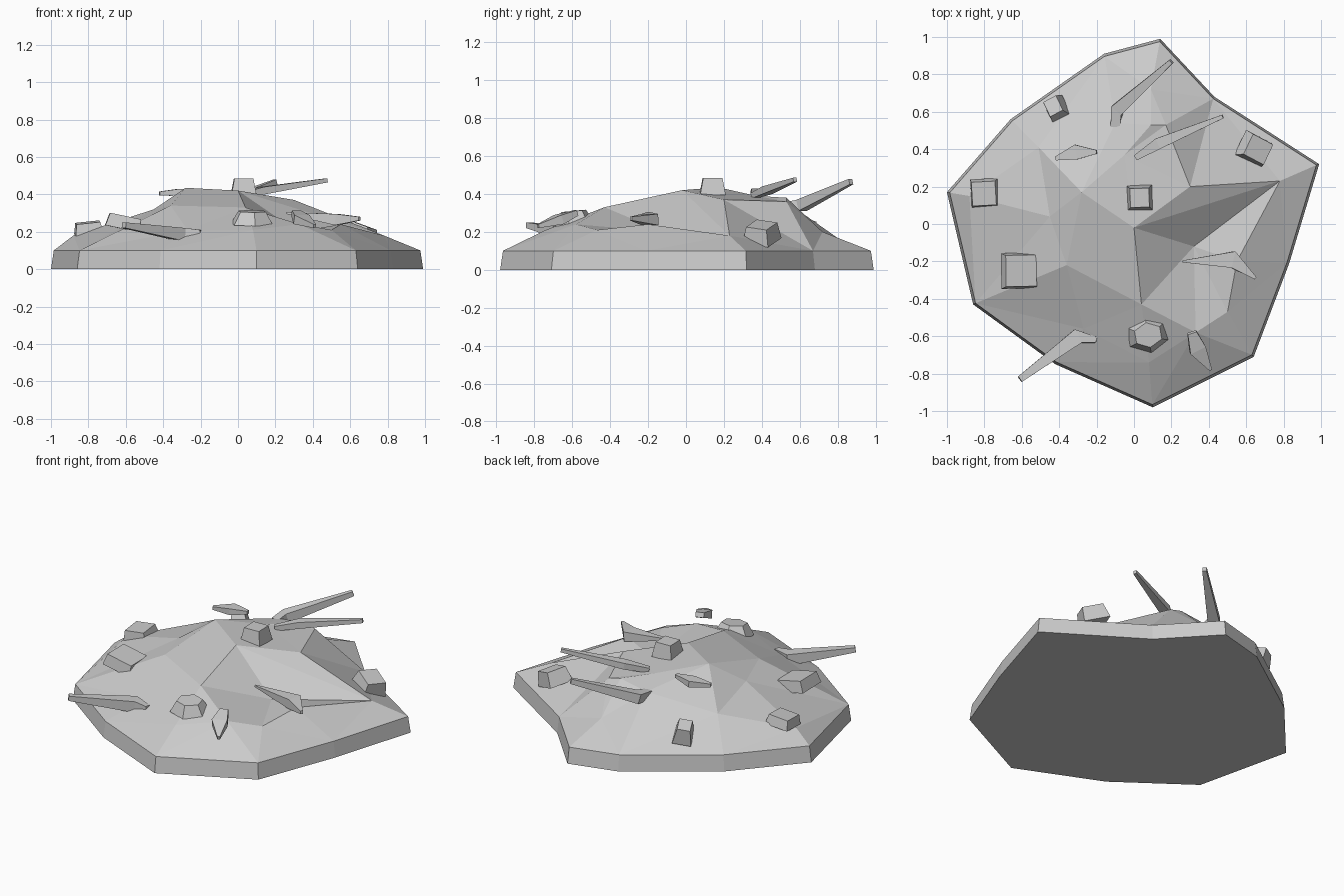
import bpy
from math import cos, sin, pi, radians
from mathutils import Vector, Euler
from mathutils.geometry import delaunay_2d_cdt

if "Cube" in bpy.data.objects:
    bpy.data.objects.remove(bpy.data.objects["Cube"])


def add_mesh(name, verts, faces):
    me = bpy.data.meshes.new(name)
    me.from_pydata([tuple(v) for v in verts], [], faces)
    me.update()
    ob = bpy.data.objects.new(name, me)
    bpy.context.collection.objects.link(ob)
    return ob


# Mound: outline rim plus scattered height points, triangulated
rim = [(0.14, 0.99), (-0.16, 0.91), (-0.66, 0.56), (-1.0, 0.17), (-0.86, -0.43),
       (-0.42, -0.75), (0.10, -0.98), (0.64, -0.71), (0.83, -0.21), (0.99, 0.32), (0.43, 0.68)]
peaks = [(0, -0.02, .42), (0.78, 0.23, .18), (0.32, -0.12, .20), (-0.36, -0.22, .34),
         (0.04, -0.43, .33), (-0.27, -0.56, .21), (-0.45, 0.04, .32), (-0.88, 0.15, .18),
         (-0.51, 0.41, .27), (-0.05, 0.37, .39), (0.09, 0.53, .38), (0.17, 0.53, .36),
         (0.09, 0.72, .20), (0.30, 0.20, .37), (-0.28, 0.17, .435), (0.55, -0.20, .24),
         (0.50, -0.47, .21), (0.33, -0.58, .24), (0.08, -0.74, .21), (-0.10, 0.54, .35)]
n = len(rim)
pts = [Vector((x * .985, y * .985)) for x, y in rim] + [Vector(p[:2]) for p in peaks]
P = lambda i: n + i
ridges = [(P(0), P(1)), (P(1), P(2)), (P(2), P(0)), (P(10), P(12)), (P(0), P(3)), (P(0), P(4)),
          (P(13), P(1)), (P(0), P(13)), (P(14), P(0)), (P(6), P(7)), (P(10), P(19)), (P(8), P(19))]
edges = [(i, (i + 1) % n) for i in range(n)] + ridges
vs, _, fs, ids, _, _ = delaunay_2d_cdt(pts, edges, [], 1, 1e-5)
verts, top_of = [], {}
for i, v in enumerate(vs):
    src = ids[i][0]
    verts.append((v.x, v.y, .1 if src < n else peaks[src - n][2]))
    top_of[src] = i
k = len(verts)
verts += [(x, y, 0) for x, y in rim]
faces = [tuple(f) for f in fs]
faces += [(k + i, top_of[i], top_of[(i + 1) % n], k + (i + 1) % n) for i in range(n)]
faces.append(tuple(range(k + n - 1, k - 1, -1)))
mound = add_mesh("rubble_mound", verts, faces)


def chunk(name, loc, size, rot, sides=4, taper=.75):
    """Tapered block with a tilted placement; size = (x, y, z)."""
    R = Euler([radians(a) for a in rot]).to_matrix()
    vs = []
    for z, s in ((-.5, 1), (.5, taper)):
        for i in range(sides):
            a = 2 * pi * (i + .5) / sides
            r = s * .5 / cos(pi / sides)
            vs.append(R @ Vector((cos(a) * r * size[0], sin(a) * r * size[1], z * size[2])) + Vector(loc))
    fs = [tuple(range(sides - 1, -1, -1)), tuple(range(sides, 2 * sides))]
    fs += [(i, (i + 1) % sides, sides + (i + 1) % sides, sides + i) for i in range(sides)]
    return add_mesh(name, vs, fs)


def sweep(name, path):
    """Rectangular section along (x, y, z, width, height) points."""
    vs = []
    for i, p in enumerate(path):
        a = Vector(path[max(i - 1, 0)][:3])
        b = Vector(path[min(i + 1, len(path) - 1)][:3])
        d = (b - a).normalized()
        side = d.cross(Vector((0, 0, 1))).normalized()
        up = side.cross(d)
        for s, u in ((-1, -1), (1, -1), (1, 1), (-1, 1)):
            vs.append(Vector(p[:3]) + side * s * p[3] / 2 + up * u * p[4] / 2)
    m = 4 * (len(path) - 1)
    fs = [(0, 1, 2, 3), (m + 3, m + 2, m + 1, m)]
    for j in range(0, m, 4):
        fs += [(j + i, j + 4 + i, j + 4 + (i + 1) % 4, j + (i + 1) % 4) for i in range(4)]
    return add_mesh(name, vs, fs)


# Stone blocks
chunk("stone_back_left", (-.42, .62, .215), (.11, .13, .10), (-18, -8, 28), taper=.7)
chunk("stone_right", (.65, .40, .195), (.16, .15, .09), (-8, 18, -28), taper=.8)
chunk("stone_left", (-.80, .165, .22), (.15, .15, .06), (4, -6, 3), taper=.85)
chunk("stone_top", (.03, .14, .44), (.135, .135, .09), (0, 0, 2), taper=.75)
chunk("stone_front_left", (-.61, -.25, .25), (.19, .19, .07), (0, 12, 1), taper=.88)
chunk("stone_front", (.075, -.59, .275), (.21, .18, .07), (6, 0, 10), sides=6, taper=.65)

# Long broken beams
sweep("beam_back", [(-.10, .52, .33, .05, .05), (-.09, .61, .34, .07, .06), (.20, .87, .465, .025, .03)])
sweep("beam_top", [(.01, .355, .39, .03, .03), (.13, .43, .42, .06, .04), (.475, .575, .475, .02, .022)])
sweep("beam_front", [(-.20, -.62, .195, .03, .03), (-.30, -.60, .185, .08, .07), (-.61, -.83, .235, .035, .03)])

# Bent splinters
sweep("splinter_right", [(.26, -.20, .30, .01, .01), (.53, -.19, .265, .09, .06), (.65, -.29, .27, .015, .02)])
sweep("splinter_left", [(-.42, .35, .405, .02, .02), (-.31, .385, .41, .08, .04), (-.20, .385, .42, .02, .02)])
sweep("splinter_front", [(.31, -.58, .30, .05, .03), (.34, -.67, .265, .09, .05), (.41, -.78, .23, .015, .02)])
